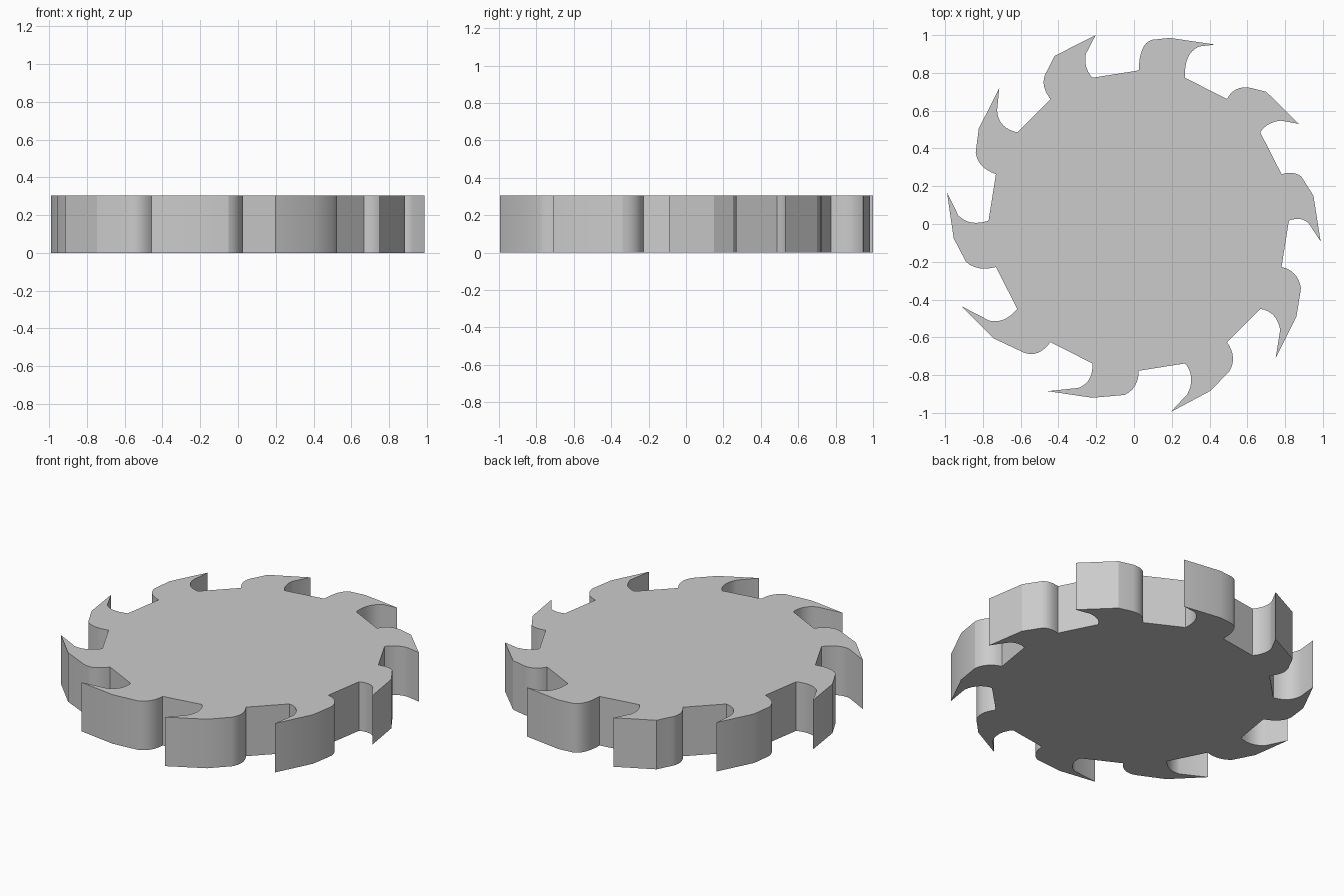
import bpy, bmesh, math
from mathutils import Vector

if "Cube" in bpy.data.objects:
    bpy.data.objects.remove(bpy.data.objects["Cube"])

HEIGHT = 0.305
CENTRE = Vector((0.025, 0.018))
ROOT_R = 0.795

# Hand-shaped hooks, clockwise from the top. Each: rear curve middle, rear curve end,
# shoulder, tip, inner curve start, inner curve middle
TEETH = [
    [(0.044, 0.925), (0.095, 0.975), (0.19, 0.985), (0.43, 0.95), (0.345, 0.94), (0.285, 0.88)],
    [(0.54, 0.712), (0.61, 0.722), (0.70, 0.70), (0.873, 0.53), (0.78, 0.547), (0.715, 0.529)],
    [(0.84, 0.27), (0.885, 0.252), (0.95, 0.15), (0.988, -0.092), (0.925, 0.003), (0.88, 0.026)],
    [(0.85, -0.265), (0.884, -0.34), (0.86, -0.49), (0.75, -0.71), (0.774, -0.56), (0.738, -0.483)],
    [(0.524, -0.705), (0.505, -0.78), (0.405, -0.883), (0.195, -0.995), (0.283, -0.90), (0.303, -0.815)],
    [(0.006, -0.855), (-0.05, -0.905), (-0.22, -0.92), (-0.457, -0.885), (-0.295, -0.868), (-0.236, -0.82)],
    [(-0.51, -0.682), (-0.585, -0.68), (-0.745, -0.605), (-0.912, -0.436), (-0.765, -0.512), (-0.688, -0.505)],
    [(-0.82, -0.234), (-0.89, -0.20), (-0.955, -0.075), (-0.99, 0.168), (-0.93, 0.045), (-0.86, 0.008)],
    [(-0.807, 0.31), (-0.838, 0.38), (-0.822, 0.505), (-0.713, 0.72), (-0.725, 0.60), (-0.695, 0.525)],
    [(-0.478, 0.743), (-0.455, 0.82), (-0.42, 0.89), (-0.203, 1.0), (-0.255, 0.90), (-0.253, 0.833)],
]


def root_point(deg):
    a = math.radians(deg)
    return CENTRE + ROOT_R * Vector((math.cos(a), math.sin(a)))


def arc(a, m, b, n=8):
    """Smooth curve from a through m to b."""
    c = 2 * m - (a + b) / 2
    return [(1 - t) ** 2 * a + 2 * t * (1 - t) * c + t * t * b
            for t in (i / n for i in range(n + 1))]


# Outline: straight root facets alternate with curved hooks
outline = []
for k, pts in enumerate(TEETH):
    rear_mid, rear_end, shoulder, tip, inner, inner_mid = map(Vector, pts)
    outline += arc(root_point(90 - 36 * k), rear_mid, rear_end)
    outline += [shoulder, tip]
    outline += arc(inner, inner_mid, root_point(72 - 36 * k))

# Extrude the outline into a plate
bm = bmesh.new()
face = bm.faces.new([bm.verts.new((p.x, p.y, 0)) for p in outline])
top = bmesh.ops.extrude_face_region(bm, geom=[face])["geom"]
bmesh.ops.translate(bm, vec=(0, 0, HEIGHT),
                    verts=[g for g in top if isinstance(g, bmesh.types.BMVert)])
if not any(abs(f.normal.z) > 0.9 and f.calc_center_median().z < 0.01 for f in bm.faces):
    bm.faces.new([v for v in bm.verts if v.co.z < 0.01])
# Triangulate the concave caps cleanly
bmesh.ops.recalc_face_normals(bm, faces=bm.faces)
bmesh.ops.triangulate(bm, faces=[f for f in bm.faces if len(f.verts) > 4])
mesh = bpy.data.meshes.new("toothed_disc")
bm.to_mesh(mesh)
bm.free()

disc = bpy.data.objects.new("toothed_disc", mesh)
bpy.context.collection.objects.link(disc)
bpy.context.view_layer.objects.active = disc
disc.select_set(True)
bpy.ops.object.shade_smooth_by_angle(angle=math.radians(20))
